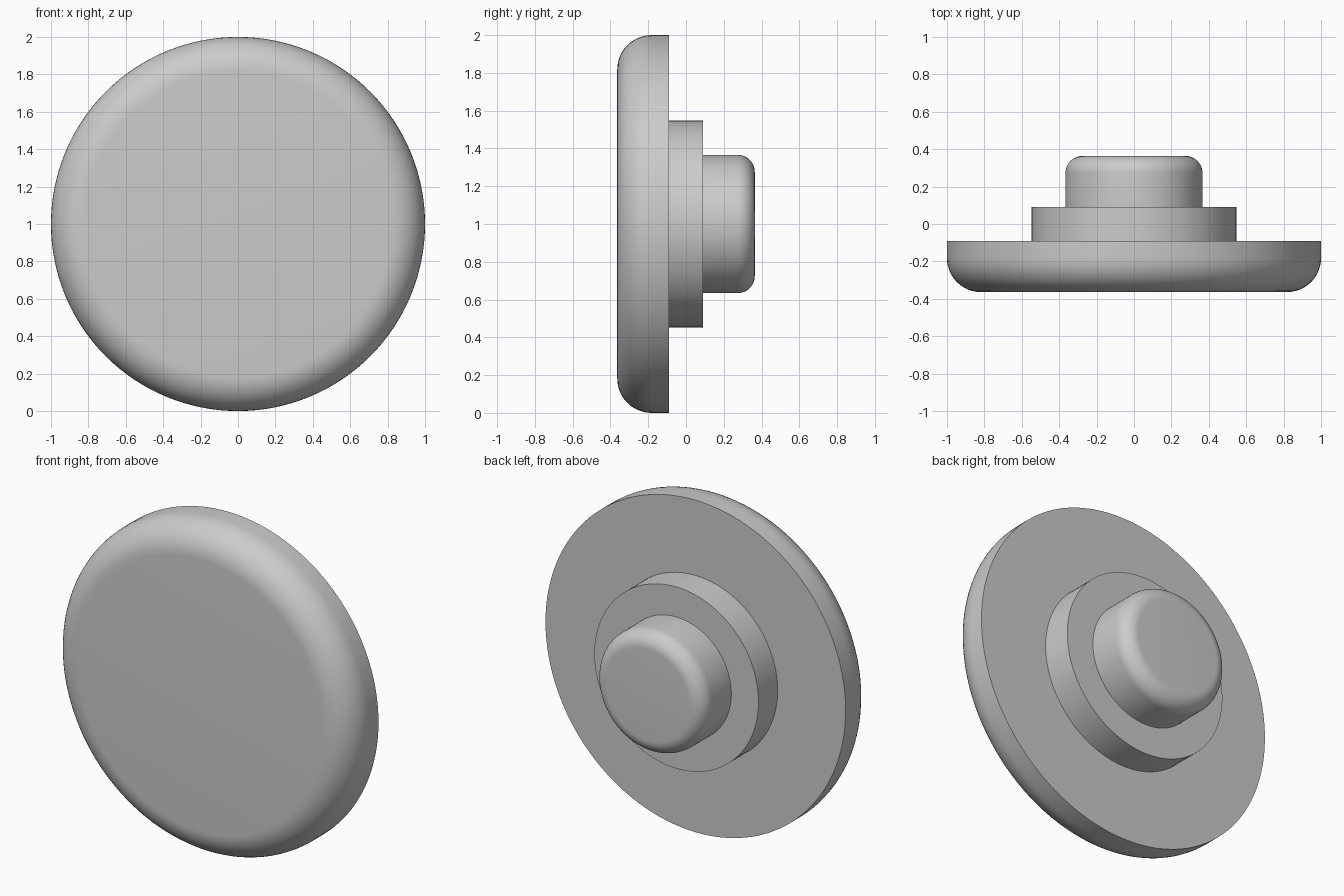
import bpy, bmesh
from math import cos, sin, pi, radians

if "Cube" in bpy.data.objects:
    bpy.data.objects.remove(bpy.data.objects["Cube"])

SIDES = 128
grey = bpy.data.materials.new("plain_grey")
grey.diffuse_color = (0.6, 0.6, 0.6, 1)
grey.use_nodes = True
grey.node_tree.nodes["Principled BSDF"].inputs["Base Color"].default_value = grey.diffuse_color


def round_disc(name, radius, y_inner, y_outer, fillet=0.0):
    """Closed disc turned about the y axis at z = 1, with a rounded outer rim."""
    d = 1 if y_outer > y_inner else -1
    profile = [(radius, y_inner)]
    if fillet:
        steps = 12
        for i in range(steps + 1):
            a = pi / 2 * i / steps
            profile.append((radius - fillet + fillet * cos(a),
                            y_outer - d * fillet * (1 - sin(a))))
    else:
        profile.append((radius, y_outer))
    bm = bmesh.new()
    rings = [[bm.verts.new((r * cos(2 * pi * k / SIDES), y, 1 + r * sin(2 * pi * k / SIDES)))
              for k in range(SIDES)] for r, y in profile]
    for a, b in zip(rings, rings[1:]):
        for k in range(SIDES):
            n = (k + 1) % SIDES
            bm.faces.new((a[k], a[n], b[n], b[k]))
    bm.faces.new(rings[0])
    bm.faces.new(rings[-1])
    bmesh.ops.recalc_face_normals(bm, faces=bm.faces)
    mesh = bpy.data.meshes.new(name)
    bm.to_mesh(mesh)
    bm.free()
    mesh.materials.append(grey)
    obj = bpy.data.objects.new(name, mesh)
    bpy.context.collection.objects.link(obj)
    bpy.ops.object.select_all(action='DESELECT')
    obj.select_set(True)
    bpy.context.view_layer.objects.active = obj
    bpy.ops.object.shade_smooth_by_angle(angle=radians(30))
    return obj


# Wide front face, middle collar and small back button
round_disc("front_disc", 1.0, -0.091, -0.364, 0.182)
round_disc("middle_collar", 0.547, -0.091, 0.091)
round_disc("back_button", 0.366, 0.091, 0.364, 0.091)
